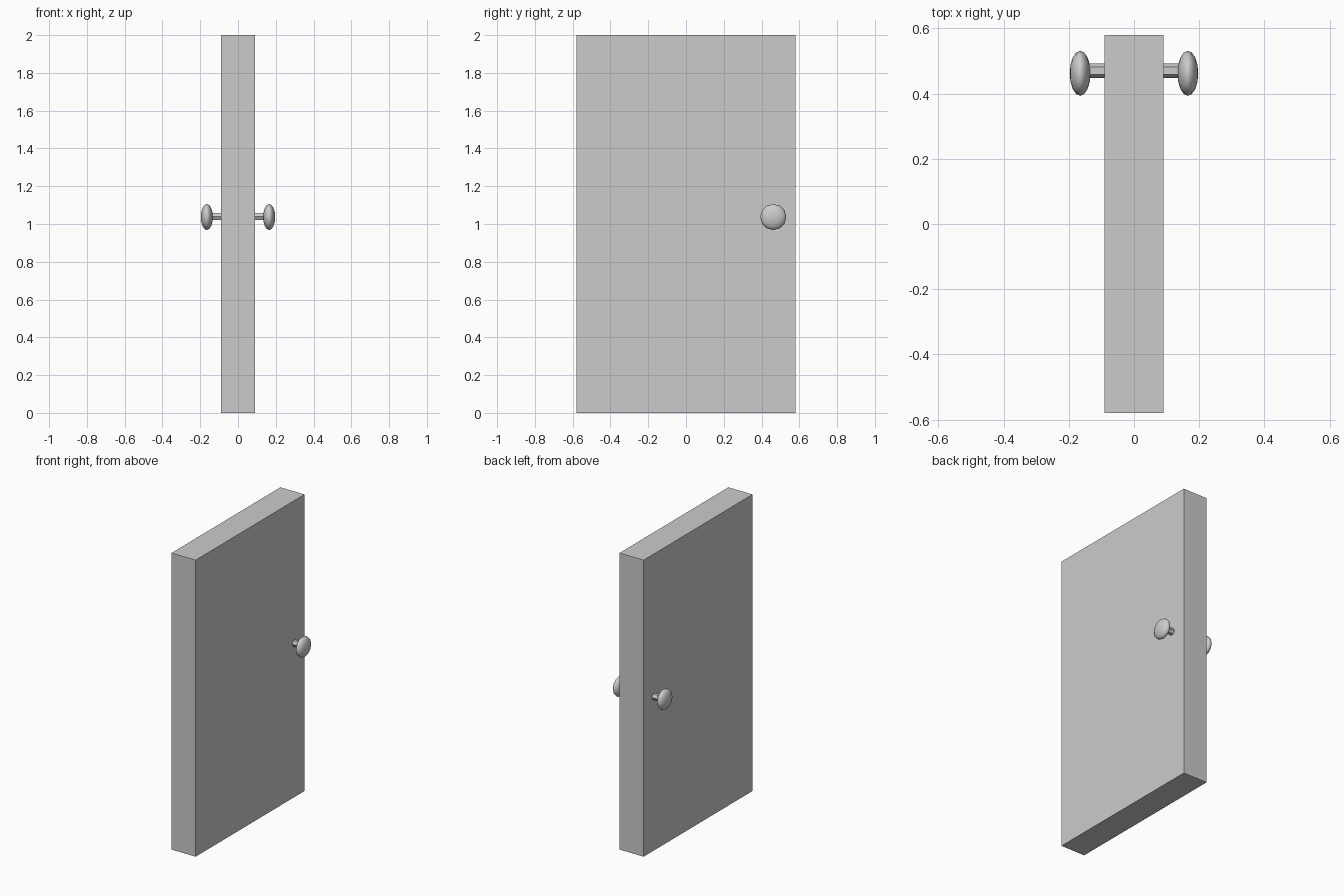
import bpy
from math import pi

if "Cube" in bpy.data.objects:
    bpy.data.objects.remove(bpy.data.objects["Cube"])

# Door slab
bpy.ops.mesh.primitive_cube_add(size=1, location=(0, 0, 1))
slab = bpy.context.object
slab.name = "door_slab"
slab.scale = (0.18, 1.16, 2.0)


def add_knob(side, label):
    # Hexagonal stem running from the slab into the knob
    bpy.ops.mesh.primitive_cylinder_add(
        vertices=6, radius=0.022, depth=0.08,
        location=(side * 0.125, 0.47, 1.04), rotation=(0, pi / 2, 0))
    stem = bpy.context.object
    stem.name = label + "_knob_stem"
    stem.rotation_euler = (0, side * pi / 2, 0)

    # Flattened low-poly knob with its pole facing out of the door
    bpy.ops.mesh.primitive_uv_sphere_add(
        segments=12, ring_count=8, radius=1,
        location=(side * 0.165, 0.462, 1.037), rotation=(0, side * pi / 2, 0))
    knob = bpy.context.object
    knob.name = label + "_knob"
    knob.scale = (0.069, 0.069, 0.032)
    bpy.ops.object.shade_smooth()


for side, label in ((1, "right"), (-1, "left")):
    add_knob(side, label)
